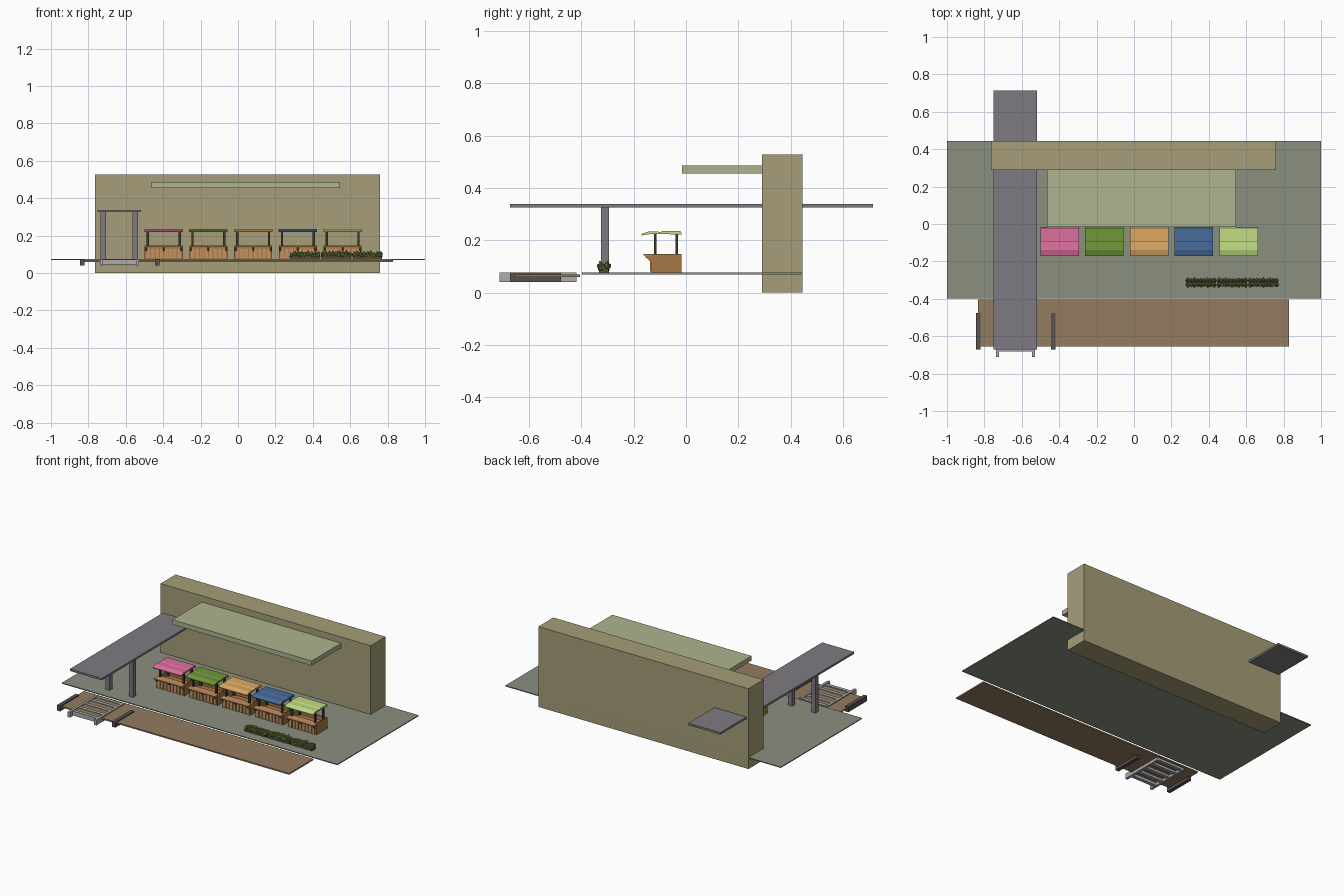
import bpy, bmesh, math, random
from mathutils import Matrix, Vector

if "Cube" in bpy.data.objects:
    bpy.data.objects.remove(bpy.data.objects["Cube"])

random.seed(4)
mats = {}


def mat(name, rgb):
    m = bpy.data.materials.new(name)
    m.diffuse_color = [((c / 255 + 0.055) / 1.055) ** 2.4 for c in rgb] + [1]
    m.use_nodes = True
    m.node_tree.nodes["Principled BSDF"].inputs["Base Color"].default_value = m.diffuse_color
    mats[name] = m


for name, rgb in dict(wall=(166, 158, 120), awning=(174, 180, 142), paving=(139, 144, 128),
                      boards=(148, 124, 96), slate=(126, 122, 130), steel=(172, 172, 174),
                      dark=(88, 82, 78), wood=(166, 120, 70), slat=(196, 146, 98),
                      post=(62, 54, 44), leaf=(96, 124, 54), soil=(80, 78, 48),
                      pink=(222, 112, 160), green=(112, 152, 56), orange=(222, 170, 100),
                      blue=(72, 108, 156), lime=(194, 222, 130), white=(225, 215, 190),
                      red=(205, 95, 60)).items():
    mat(name, rgb)


def finish(name, bm, m):
    bmesh.ops.recalc_face_normals(bm, faces=bm.faces)
    me = bpy.data.meshes.new(name)
    bm.to_mesh(me)
    bm.free()
    me.materials.append(mats[m])
    ob = bpy.data.objects.new(name, me)
    bpy.context.collection.objects.link(ob)
    return ob


def boxes(name, m, *bounds):
    """One object from boxes given as x0, x1, y0, y1, z0, z1."""
    bm = bmesh.new()
    for x0, x1, y0, y1, z0, z1 in bounds:
        mx = Matrix.Translation(((x0 + x1) / 2, (y0 + y1) / 2, (z0 + z1) / 2))
        bmesh.ops.create_cube(bm, size=1, matrix=mx @ Matrix.Diagonal((x1 - x0, y1 - y0, z1 - z0, 1)))
    return finish(name, bm, m)


def extrude_x(name, m, profile, x0, x1):
    """Extrude a y, z profile along x."""
    bm = bmesh.new()
    f = bm.faces.new([bm.verts.new((x0, y, z)) for y, z in profile])
    ex = bmesh.ops.extrude_face_region(bm, geom=[f])
    bmesh.ops.translate(bm, vec=(x1 - x0, 0, 0),
                        verts=[v for v in ex["geom"] if isinstance(v, bmesh.types.BMVert)])
    return finish(name, bm, m)


G = 0.076  # paving level

# Main hall, front canopy and ground
boxes("hall_block", "wall", (-0.765, 0.76, 0.29, 0.445, 0.0, 0.527))
boxes("hall_canopy", "awning", (-0.465, 0.545, -0.015, 0.30, 0.455, 0.486))
boxes("paving_slab", "paving", (-1, 1, -0.398, 0.445, 0.07, G))
boxes("boardwalk", "boards", (-0.835, 0.83, -0.655, -0.405, 0.06, 0.069))

# Covered walkway with two posts
boxes("walkway_roof", "slate", (-0.75, -0.518, -0.672, 0.715, 0.325, 0.338))
boxes("walkway_posts", "slate", *[(x - 0.015, x + 0.015, -0.325, -0.294, G, 0.326)
                                  for x in (-0.72, -0.55)])

# Gangway: rails, rungs and mooring beams either side
boxes("gangway_rails", "steel", *[(x - 0.008, x + 0.008, -0.712, -0.418, 0.041, 0.076)
                                  for x in (-0.73, -0.538)])
boxes("gangway_rungs", "steel", *[(-0.724, -0.544, y, y + 0.022, 0.045, 0.073)
                                  for y in (-0.682, -0.62, -0.558, -0.496, -0.44)])
boxes("mooring_beams", "dark", *[(x - 0.012, x + 0.012, -0.672, -0.477, 0.041, 0.076)
                                 for x in (-0.832, -0.432)])


def stall(i, cx, colour):
    n = f"stall_{i}_"
    l, r = cx - 0.102, cx + 0.102
    # counter body, open at the top behind the serving board
    boxes(n + "body", "wood",
          (l, l + 0.008, -0.132, -0.018, G, 0.148), (r - 0.008, r, -0.132, -0.018, G, 0.148),
          (l, r, -0.130, -0.122, G, 0.145), (l, r, -0.026, -0.018, G, 0.148),
          (l, r, -0.130, -0.018, 0.115, 0.121))
    # front slats
    boxes(n + "slats", "slat", *[(l + 0.009 + k * 0.0239, l + 0.028 + k * 0.0239,
                                  -0.137, -0.129, G + 0.004, 0.130) for k in range(8)])
    # serving board and brackets
    boxes(n + "board", "slat", (l, r, -0.162, -0.105, 0.142, 0.148))
    for x in (l + 0.004, cx - 0.004, r - 0.012):
        extrude_x(n + "bracket", "wood",
                  [(-0.155, 0.142), (-0.155, 0.136), (-0.136, 0.118), (-0.130, 0.118), (-0.130, 0.142)],
                  x, x + 0.008)
    # roof posts and top rails
    boxes(n + "posts", "post", *[(x - 0.006, x + 0.006, y - 0.005, y + 0.005, 0.12, 0.224)
                                 for x in (cx - 0.085, cx + 0.085) for y in (-0.118, -0.036)])
    # shaped roof
    extrude_x(n + "roof", colour,
              [(-0.170, 0.218), (-0.170, 0.224), (-0.140, 0.234), (-0.096, 0.232), (-0.09, 0.235),
               (-0.022, 0.235), (-0.017, 0.228), (-0.017, 0.221), (-0.09, 0.224), (-0.140, 0.223)],
              cx - 0.103, cx + 0.103)


for i, c in enumerate(("pink", "green", "orange", "blue", "lime")):
    stall(i + 1, -0.397 + i * 0.239, c)

# Three flower troughs with leaves and blossoms
for i in range(3):
    cx = 0.358 + i * 0.167
    boxes(f"trough_{i + 1}", "soil", (cx - 0.078, cx + 0.078, -0.332, -0.296, G, 0.102))
    bm = bmesh.new()
    blooms = {c: bmesh.new() for c in ("white", "red", "orange")}
    for k in range(9):
        for y in (-0.325, -0.302):
            p = Vector((cx - 0.071 + k * 0.0178, y, 0.098 + random.uniform(-0.004, 0.004)))
            mx = Matrix.Translation(p) @ Matrix.Rotation(random.random() * 3, 4, 'Z')
            bmesh.ops.create_icosphere(bm, subdivisions=1, radius=1,
                                       matrix=mx @ Matrix.Diagonal((0.012, 0.012, 0.017, 1)))
            if random.random() < 0.65:
                b = blooms[random.choice(list(blooms))]
                side = -1 if y < -0.31 else 1
                d = Vector((0, 0.004 * side, 0.016)) if k % 2 else Vector((0, 0.011 * side, 0.004))
                bmesh.ops.create_icosphere(b, subdivisions=1, radius=0.005,
                                           matrix=Matrix.Translation(p + d))
    finish(f"trough_leaves_{i + 1}", bm, "leaf")
    for c, b in blooms.items():
        finish(f"blossoms_{c}_{i + 1}", b, c)
